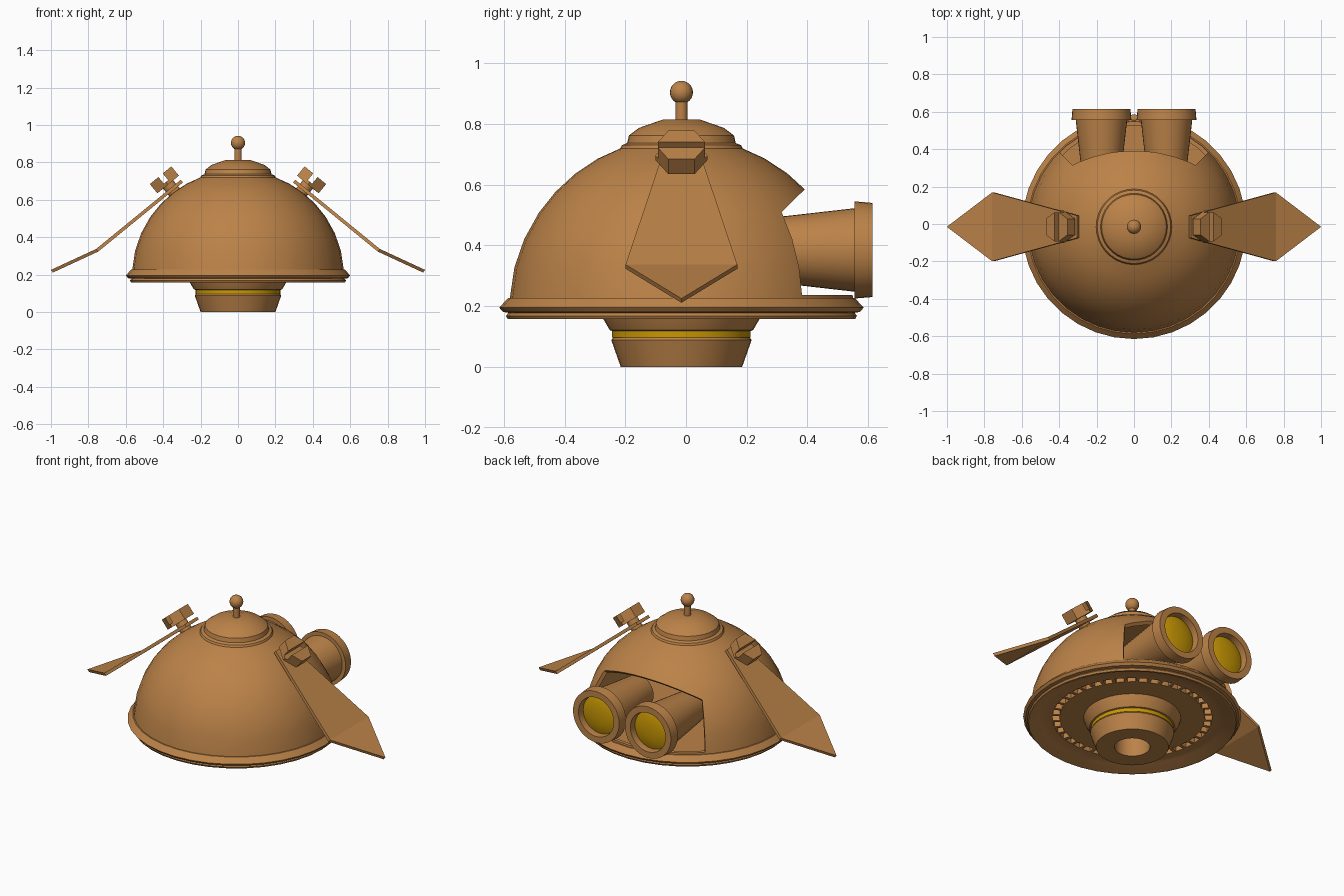
import bpy, bmesh, math
from mathutils import Matrix, Vector

if "Cube" in bpy.data.objects:
    bpy.data.objects.remove(bpy.data.objects["Cube"])

CY = -0.015  # the dome axis sits slightly forward of the eyes


def material(name, col):
    m = bpy.data.materials.new(name)
    m.diffuse_color = (*col, 1)
    m.use_nodes = True
    m.node_tree.nodes["Principled BSDF"].inputs["Base Color"].default_value = m.diffuse_color
    return m


COPPER = material("copper", (0.50, 0.225, 0.065))
GOLD = material("gold", (0.58, 0.31, 0.001))


def smooth_edges(ob):
    bpy.ops.object.select_all(action='DESELECT')
    ob.select_set(True)
    bpy.context.view_layer.objects.active = ob
    bpy.ops.object.shade_smooth_by_angle(angle=math.radians(30))


def finish(name, bm, mat=COPPER, smooth=True):
    bmesh.ops.remove_doubles(bm, verts=bm.verts, dist=1e-5)
    bmesh.ops.recalc_face_normals(bm, faces=bm.faces)
    me = bpy.data.meshes.new(name)
    bm.to_mesh(me)
    bm.free()
    ob = bpy.data.objects.new(name, me)
    bpy.context.collection.objects.link(ob)
    me.materials.append(mat)
    if smooth:
        smooth_edges(ob)
    return ob


def cut(ob, bm):
    """Subtract the bmesh solid from ob and discard it."""
    cutter = finish("cutter", bm, smooth=False)
    cutter.hide_render = True
    mod = ob.modifiers.new("cut", 'BOOLEAN')
    mod.operation = 'DIFFERENCE'
    mod.solver = 'EXACT'
    mod.object = cutter
    bpy.context.view_layer.objects.active = ob
    bpy.ops.object.modifier_apply(modifier=mod.name)
    bpy.data.objects.remove(cutter)


def lathe(name, prof, mat=COPPER, seg=36, closed=False, xf=None, smooth=True):
    """Spin (radius, height) points round z, then place with xf."""
    bm = bmesh.new()
    rings = [[bm.verts.new((r * math.cos(2 * math.pi * i / seg),
                            r * math.sin(2 * math.pi * i / seg), z))
              for i in range(seg)] for r, z in prof]
    n = len(rings)
    for k in range(n if closed else n - 1):
        a, b = rings[k], rings[(k + 1) % n]
        for i in range(seg):
            j = (i + 1) % seg
            bm.faces.new((a[i], a[j], b[j], b[i]))
    bmesh.ops.dissolve_degenerate(bm, dist=1e-6, edges=bm.edges)
    bm.transform(xf or Matrix.Translation((0, CY, 0)))
    return finish(name, bm, mat, smooth)


# dome shell
def arc(R, angles):
    return [(R * math.cos(math.radians(a)), 0.19 + R * math.sin(math.radians(a)))
            for a in angles]


steps = [3, 14, 24, 34, 43, 52, 61, 70]
dome = lathe("dome_shell", arc(0.567, steps) + arc(0.545, steps[::-1]), closed=True)

# eye opening: wedge cut with a sloping top
bm = bmesh.new()
for s in (-1, 1):
    for d, z in ((0.048, 0.236), (0.8, 0.236), (0.8, 0.968)):
        bm.verts.new((s * d, d + CY, z))
bmesh.ops.convex_hull(bm, input=bm.verts)
cut(dome, bm)
smooth_edges(dome)

# rim, with a recessed underside and a grooved ring
lathe("rim", [(0, 0.185), (0.40, 0.185), (0.40, 0.215), (0.44, 0.215), (0.44, 0.185),
              (0.51, 0.185), (0.56, 0.157), (0.572, 0.157), (0.578, 0.168), (0.57, 0.178),
              (0.588, 0.181), (0.6, 0.195), (0.572, 0.226), (0, 0.226)])
bm = bmesh.new()
for i in range(40):
    m = (Matrix.Translation((0, CY, 0)) @ Matrix.Rotation(i * math.tau / 40, 4, 'Z')
         @ Matrix.Translation((0.42, 0, 0.201)) @ Matrix.Diagonal((0.042, 0.018, 0.032, 1)))
    bmesh.ops.create_cube(bm, size=1, matrix=m)
finish("vent_ribs", bm, smooth=False)

# base column with gold band and a hollow end
lathe("neck_collar", [(0, 0.19), (0.27, 0.19), (0.257, 0.157), (0.236, 0.121),
                      (0.225, 0.117), (0, 0.117)])
lathe("neck_band", [(0.2, 0.12), (0.228, 0.12), (0.228, 0.096), (0.2, 0.096)], GOLD, closed=True)
lathe("neck_base", [(0, 0.14), (0.098, 0.14), (0.098, 0), (0.2, 0), (0.231, 0.088),
                    (0.224, 0.098), (0, 0.143)])

# top cap, stem and ball
lathe("top_cap", [(0, 0.70), (0.205, 0.70), (0.204, 0.716), (0.196, 0.73), (0.179, 0.737),
                  (0.173, 0.762), (0.14, 0.787), (0.0625, 0.814), (0, 0.814)])
lathe("antenna_stem", [(0, 0.80), (0.02, 0.80), (0.02, 0.89), (0, 0.89)], seg=16)
bm = bmesh.new()
bmesh.ops.create_uvsphere(bm, u_segments=20, v_segments=12, radius=0.038,
                          matrix=Matrix.Translation((0, CY, 0.904)))
finish("antenna_ball", bm)

# paired parts: eyes and wings
normal = Vector((0.635, 0, 0.773))
for s, side in ((-1, "left"), (1, "right")):
    eye = Matrix.Translation((s * 0.174, 0, 0.385)) @ Matrix.Rotation(-math.pi / 2, 4, 'X')
    lathe("eye_barrel_" + side, [(0, 0.2), (0.097, 0.2), (0.138, 0.56), (0, 0.56)], xf=eye)
    lathe("eye_cup_" + side, [(0.115, 0.555), (0.16, 0.555), (0.155, 0.614),
                              (0.118, 0.614), (0.113, 0.575)], closed=True, xf=eye)
    lathe("eye_lens_" + side, [(0.116, 0.575), (0.09, 0.585), (0.05, 0.592), (0, 0.595)],
          GOLD, xf=eye)

    # bent wing plate, narrow at the dome and pointed at the tip
    bm = bmesh.new()
    low, high = [], []
    outline = [(0.30, -0.06, 0.70), (0.753, -0.184, 0.33), (0.995, 0, 0.218),
               (0.753, 0.184, 0.33), (0.30, 0.06, 0.70)]
    for x, y, z in outline:
        p = Vector((x, y + CY, z))
        for lst, off in ((low, -0.009), (high, 0.009)):
            q = p + normal * off
            lst.append(bm.verts.new((s * q.x, q.y, q.z)))
    for v in (low, high):
        bm.faces.new((v[0], v[1], v[3], v[4]))
        bm.faces.new((v[1], v[2], v[3]))
    for i in range(5):
        j = (i + 1) % 5
        bm.faces.new((low[i], low[j], high[j], high[i]))
    finish("wing_" + side, bm, smooth=False)

    # slotted hexagonal bolt through the wing; its local x runs along world y
    n = Vector((s * normal.x, 0, normal.z))
    across = Vector((0, 1, 0))
    bolt = (Matrix.Translation((s * 0.353, CY, 0.657))
            @ Matrix((across, n.cross(across), n)).transposed().to_4x4())
    head = lathe("bolt_head_" + side, [(0, 0.032), (0.086, 0.032), (0.086, 0.096), (0, 0.096)],
                 seg=6, xf=bolt, smooth=False)
    bm = bmesh.new()
    bmesh.ops.create_cube(bm, size=1, matrix=bolt @ Matrix.Translation((0, 0, 0.09))
                          @ Matrix.Diagonal((0.3, 0.03, 0.08, 1)))
    cut(head, bm)
    lathe("bolt_shaft_" + side, [(0, -0.06), (0.035, -0.06), (0.035, 0.04), (0, 0.04)],
          seg=12, xf=bolt)
